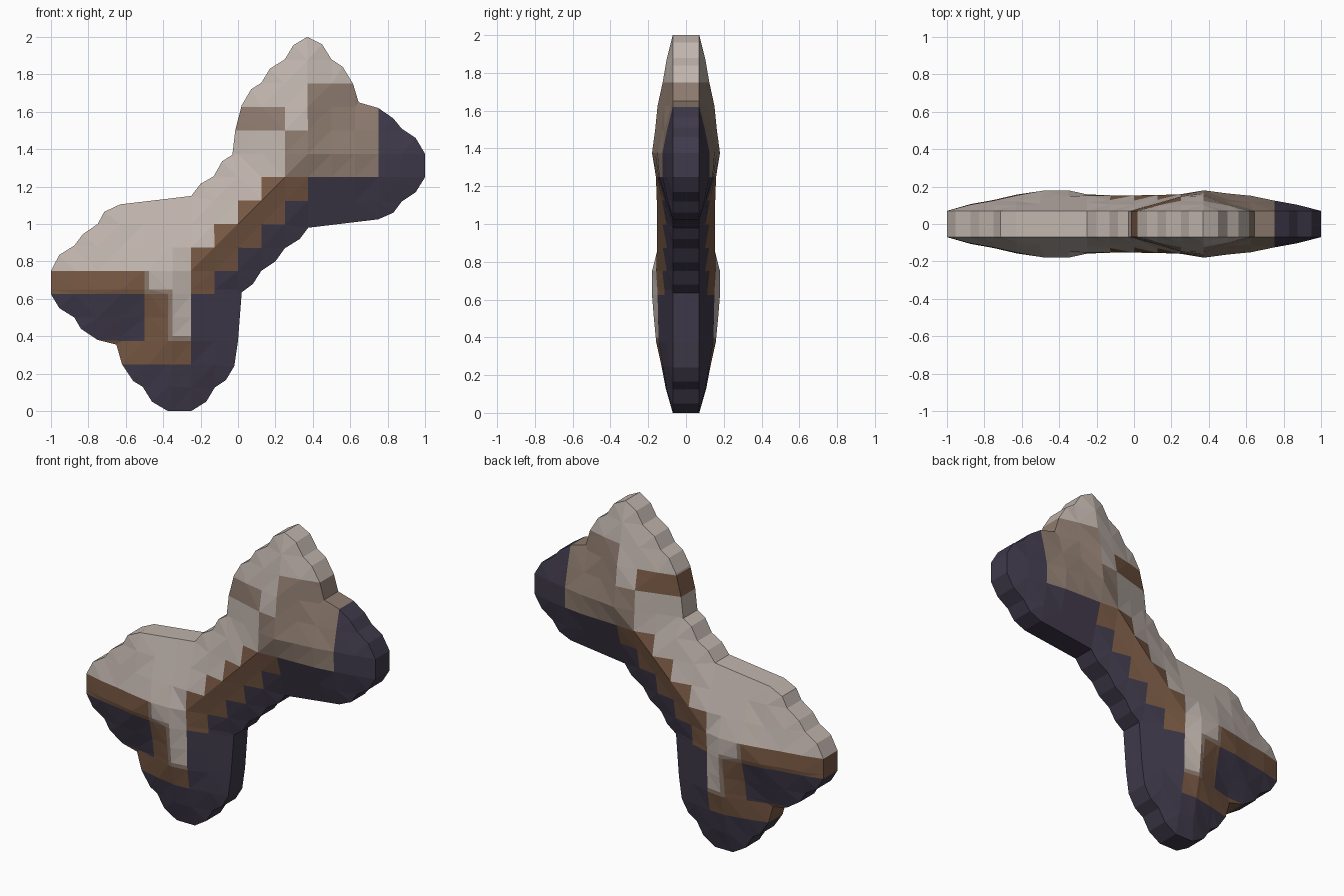
import bpy
import bmesh
import math
from mathutils import Vector
from mathutils.geometry import intersect_point_line

default_cube = bpy.data.objects.get("Cube")
if default_cube:
    bpy.data.objects.remove(default_cube, do_unlink=True)

CELL = 0.125          # size of one painted square
RIM = 0.07            # half thickness of the flat rim
CREAM, TAUPE, BROWN, DARK = range(4)

# Scalloped silhouette (x, z), clockwise from the tip, one lobe or edge per line
UPPER_LOBE = [(.37, 2), (.45, 1.96), (.5, 1.88), (.56, 1.84), (.615, 1.75), (.645, 1.65)]
RIGHT_LOBE = [(.75, 1.62), (.83, 1.565), (.875, 1.51), (.95, 1.46), (1, 1.375), (1, 1.25),
              (.95, 1.17), (.875, 1.12), (.83, 1.06), (.75, 1.025), (.5, .995), (.375, .98)]
SHAFT_UNDER = [(.33, .92), (.25, .87), (.2, .8), (.125, .75), (.08, .68), (.02, .635)]
LOWER_LOBE = [(0, .375), (-.02, .24), (-.065, .165), (-.125, .125), (-.17, .05), (-.25, 0),
              (-.375, 0), (-.46, .05), (-.51, .13), (-.56, .16), (-.62, .25), (-.65, .355)]
LEFT_LOBE = [(-.75, .38), (-.84, .44), (-.875, .5), (-.955, .55), (-1, .625), (-1, .75),
             (-.955, .835), (-.875, .885), (-.83, .945), (-.75, 1), (-.715, 1.065),
             (-.63, 1.105), (-.375, 1.135), (-.25, 1.15)]
SHAFT_TOP = [(-.2, 1.215), (-.13, 1.255), (-.085, 1.335), (-.03, 1.37), (-.015, 1.5),
             (.02, 1.635), (.07, 1.72), (.125, 1.755), (.17, 1.83), (.25, 1.88), (.295, 1.955)]
OUTLINE = [Vector((x, 0, z)) for x, z in
           UPPER_LOBE + RIGHT_LOBE + SHAFT_UNDER + LOWER_LOBE + LEFT_LOBE + SHAFT_TOP]


def make_material(name, colour):
    mat = bpy.data.materials.new(name)
    mat.use_nodes = True
    mat.diffuse_color = (*colour, 1)
    bsdf = next(n for n in mat.node_tree.nodes if n.type == 'BSDF_PRINCIPLED')
    bsdf.inputs["Base Color"].default_value = (*colour, 1)
    return mat


def edge_distance(point):
    """Distance from a point to the silhouette."""
    best = math.inf
    for a, b in zip(OUTLINE, OUTLINE[1:] + OUTLINE[:1]):
        near, t = intersect_point_line(point, a, b)
        near = a.lerp(b, min(max(t, 0), 1))
        best = min(best, (point - near).length)
    return best


def depth(point):
    """Half thickness: rises steadily from the rim to a rounded ridge."""
    return min(RIM + 0.3 * edge_distance(point), 0.18)


def cell_centre(value):
    return (math.floor(value / CELL) + 0.5) * CELL


def paint(x, z, patch):
    """Colour of the painted square pattern at a position."""
    if x > -.25 and z < 1.25:                      # stepped shaft bands
        diagonal = cell_centre(z) - cell_centre(x)
        return CREAM if diagonal > 1.06 else BROWN if diagonal > .81 else DARK
    if x > -.25:                                   # upper end
        if x > .75:
            return DARK
        if (x > .375 and z < 1.75) or (x > .25 and z < 1.5):
            return TAUPE
        return patch if x < .25 and 1.5 < z < 1.625 else CREAM
    if z > .75:                                    # lower end
        return CREAM
    if z < .25:
        return DARK
    if z < .375:
        return BROWN
    if x < -.5:
        return BROWN if z > .625 else DARK
    if (x > -.475 and z > .65) or (x > -.35 and z > .4):
        return CREAM
    return TAUPE if z > .625 or x > -.375 else BROWN


def cut(bm, axis, position):
    point, normal = Vector(), Vector()
    point[axis] = position
    normal[axis] = 1
    bmesh.ops.bisect_plane(bm, geom=bm.verts[:] + bm.edges[:] + bm.faces[:],
                           dist=0.006, plane_co=point, plane_no=normal)


# Front sheet, cut into squares, with extra cuts for the thin blended border
bm = bmesh.new()
bm.faces.new([bm.verts.new(p) for p in OUTLINE])
for i in range(1, 16):
    cut(bm, 0, -1 + i * CELL)
    cut(bm, 2, i * CELL)
for axis, position in ((0, -.475), (0, -.35), (2, .65), (2, .4)):
    cut(bm, axis, position)

for face in bm.faces:
    centre = face.calc_center_median()
    face.material_index = paint(centre.x, centre.z, TAUPE)
bmesh.ops.triangulate(bm, faces=bm.faces[:])
bm.normal_update()
border = [e for e in bm.edges if e.is_boundary]
rim_colours = {}
for e in border:
    inward = e.link_faces[0].calc_center_median()
    spot = (e.verts[0].co + e.verts[1].co) / 2
    spot = spot.lerp(inward, 0.1)
    rim_colours[e] = paint(spot.x, spot.z, BROWN)

# Back sheet mirrors the front
copy = bmesh.ops.duplicate(bm, geom=bm.verts[:] + bm.edges[:] + bm.faces[:])
partner = copy["vert_map"]
back_verts = {g for g in copy["geom"] if isinstance(g, bmesh.types.BMVert)}
for face in [g for g in copy["geom"] if isinstance(g, bmesh.types.BMFace)]:
    centre = face.calc_center_median()
    if face.material_index == TAUPE and centre.x < .25 and centre.z > 1.5:
        face.material_index = BROWN
for v in bm.verts:
    v.co.y = depth(v.co) * (1 if v in back_verts else -1)

# Flat rim joins both sheets
for e in border:
    a, b = e.verts
    rim = bm.faces.new((a, b, partner[b], partner[a]))
    rim.material_index = rim_colours[e]
bmesh.ops.recalc_face_normals(bm, faces=bm.faces[:])

mesh = bpy.data.meshes.new("bone")
bm.to_mesh(mesh)
bm.free()
for name, colour in (("cream", (.53, .46, .42)), ("taupe", (.27, .2, .16)),
                     ("brown", (.19, .1, .058)), ("dark_indigo", (.051, .042, .07))):
    mesh.materials.append(make_material(name, colour))
bone = bpy.data.objects.new("bone", mesh)
bpy.context.collection.objects.link(bone)
